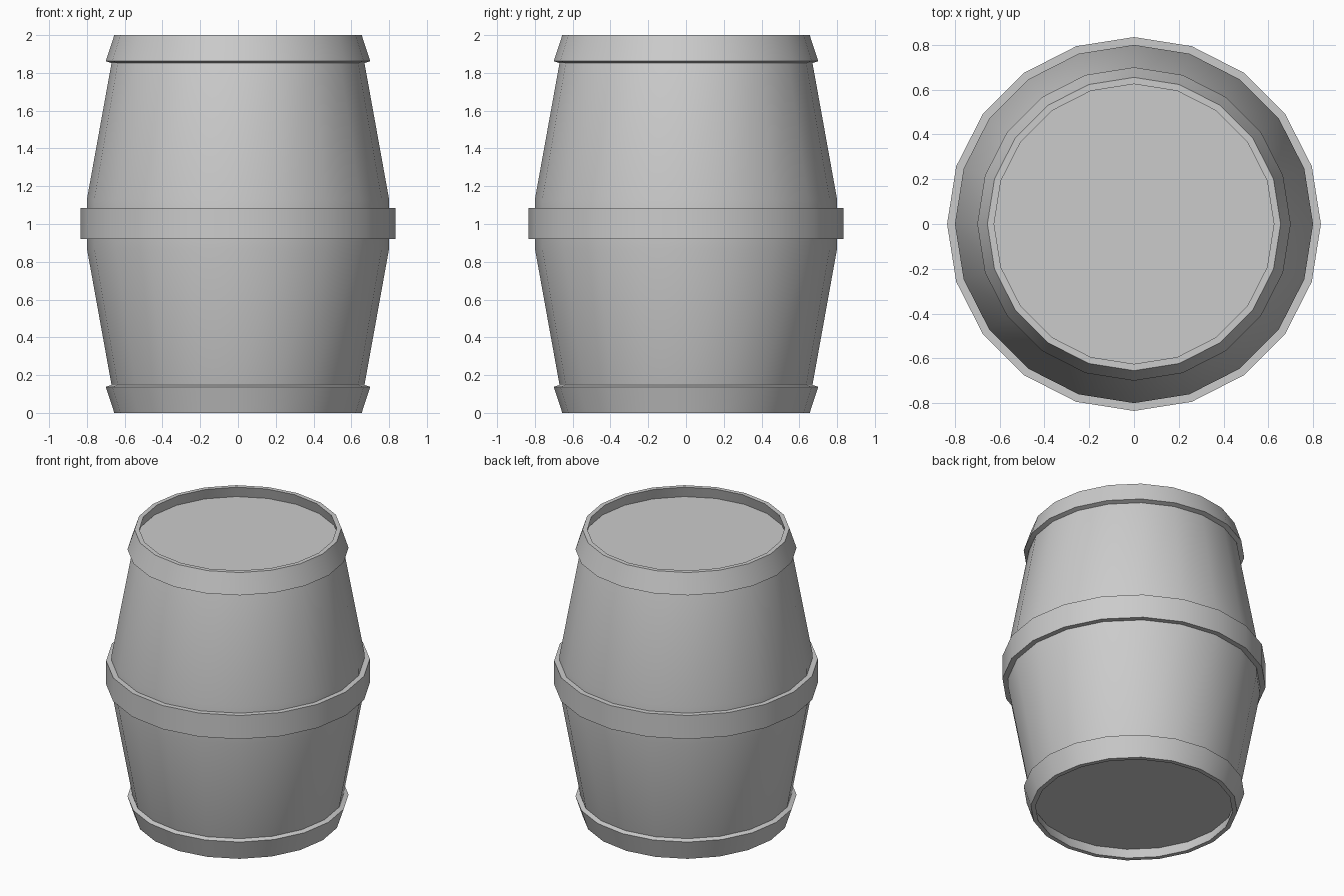
import bpy, bmesh
from math import cos, sin, tau

if "Cube" in bpy.data.objects:
    bpy.data.objects.remove(bpy.data.objects["Cube"])

SIDES = 20


def lathe(name, profile, closed_ring):
    """Spin (radius, z) points around z; close into a ring or cap both ends."""
    bm = bmesh.new()
    loops = [[bm.verts.new((r * cos(tau * i / SIDES), r * sin(tau * i / SIDES), z))
              for i in range(SIDES)] for r, z in profile]
    pairs = list(zip(loops, loops[1:]))
    if closed_ring:
        pairs.append((loops[-1], loops[0]))
    else:
        bm.faces.new(loops[0])
        bm.faces.new(loops[-1])
    for a, b in pairs:
        for i in range(SIDES):
            j = (i + 1) % SIDES
            bm.faces.new((a[i], a[j], b[j], b[i]))
    bmesh.ops.recalc_face_normals(bm, faces=bm.faces)
    mesh = bpy.data.meshes.new(name)
    bm.to_mesh(mesh)
    bm.free()
    obj = bpy.data.objects.new(name, mesh)
    bpy.context.collection.objects.link(obj)
    bpy.ops.object.select_all(action='DESELECT')
    obj.select_set(True)
    bpy.context.view_layer.objects.active = obj
    bpy.ops.object.shade_smooth_by_angle(angle=0.52)
    return obj


# Bulging body with recessed flat ends
lathe("barrel_body", [(0.645, 0.075), (0.67, 0.15), (0.80, 0.87),
                      (0.80, 1.13), (0.67, 1.85), (0.645, 1.925)], False)

# Straight hoop around the middle
lathe("middle_hoop", [(0.80, 0.92), (0.835, 0.92), (0.835, 1.085), (0.80, 1.085)], True)

# Tapered end hoops, mirrored top to bottom
end_hoop = [(0.625, 2.0), (0.655, 2.0), (0.70, 1.862), (0.67, 1.852)]
lathe("top_hoop", end_hoop, True)
lathe("bottom_hoop", [(r, 2.0 - z) for r, z in end_hoop], True)
